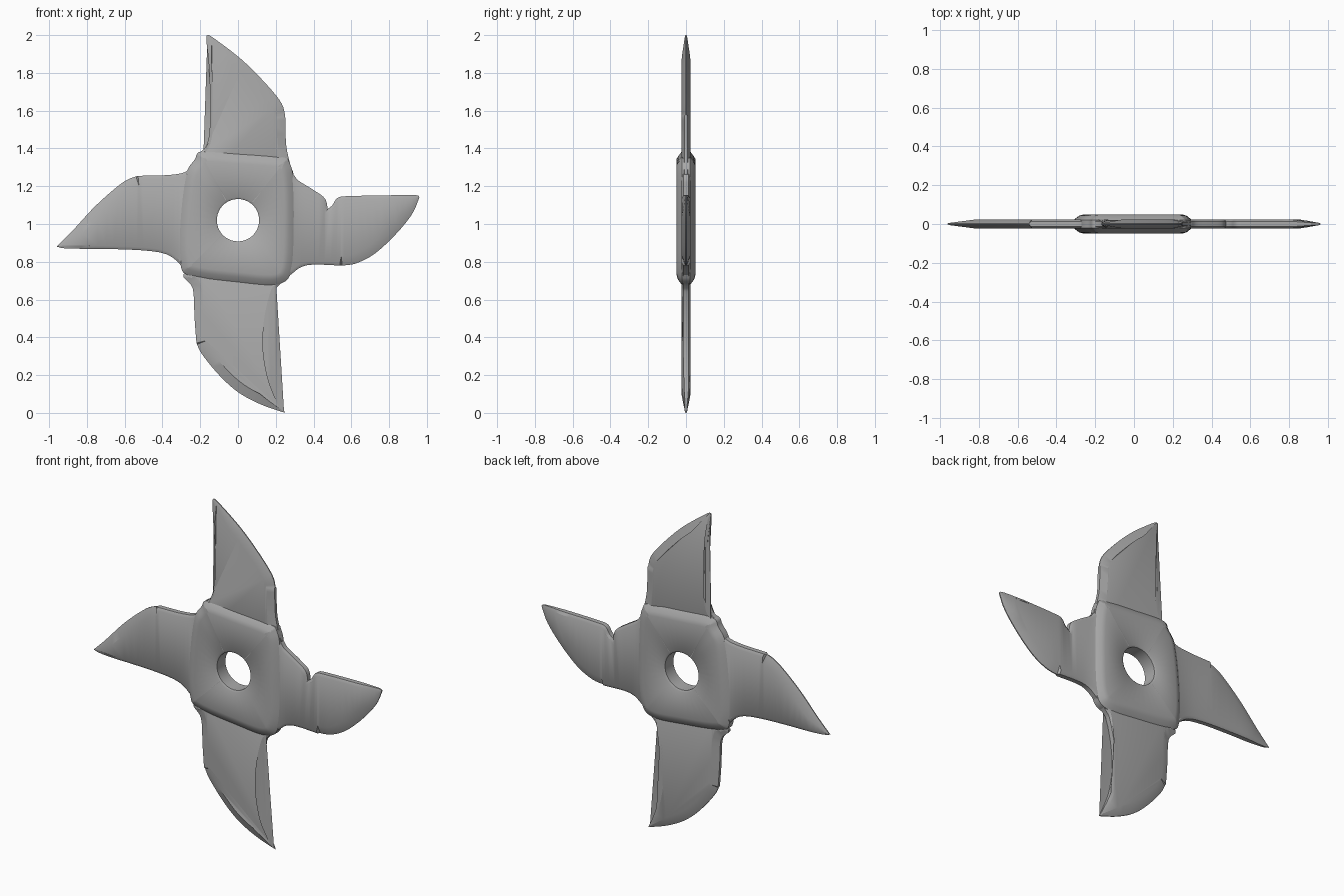
import bpy, bmesh, math
from mathutils import Vector

cube = bpy.data.objects.get("Cube")
if cube:
    bpy.data.objects.remove(cube, do_unlink=True)

steel = bpy.data.materials.new("grey steel")
steel.use_nodes = True
GREY = (0.4, 0.4, 0.4, 1)
steel.diffuse_color = GREY
steel.node_tree.nodes["Principled BSDF"].inputs["Base Color"].default_value = GREY


def spline(points, closed=False, steps=5):
    """Smooth curve through the points; an open one omits its last point."""
    p = [Vector(q) for q in points]
    n = len(p)
    out = []
    for i in range(n if closed else n - 1):
        def at(k):
            return p[k % n] if closed else p[max(0, min(n - 1, k))]
        a, b, c, d = at(i - 1), at(i), at(i + 1), at(i + 2)
        for s in range(steps):
            t = s / steps
            out.append(0.5 * (2 * b + (c - a) * t + (2 * a - 5 * b + 4 * c - d) * t ** 2
                              + (3 * b - a - 3 * c + d) * t ** 3))
    return out


def inset(loop, widths):
    """Move each point of a loop inward by its own width."""
    n = len(loop)
    area = sum(loop[i - 1].cross(loop[i]) for i in range(n))
    side = 1 if area > 0 else -1
    out = []
    for i, p in enumerate(loop):
        u = (p - loop[i - 1]).normalized()
        v = (loop[(i + 1) % n] - p).normalized()
        n1 = Vector((-u.y, u.x)) * side
        m = (n1 + Vector((-v.y, v.x)) * side).normalized()
        out.append(p + m * widths[i] * min(2, 1 / max(0.1, m.dot(n1))))
    return out


def skin(name, rings, cyclic):
    """Join rings of (point, depth) with quads; cap the ends unless cyclic."""
    bm = bmesh.new()
    vs = [[bm.verts.new((p.x, y, p.y)) for p, y in ring] for ring in rings]
    n = len(vs[0])
    for k in range(len(vs) if cyclic else len(vs) - 1):
        a, b = vs[k], vs[(k + 1) % len(vs)]
        for i in range(n):
            j = (i + 1) % n
            bm.faces.new((a[i], a[j], b[j], b[i]))
    if not cyclic:
        caps = [bm.faces.new(vs[0]), bm.faces.new(vs[-1])]
        bmesh.ops.triangulate(bm, faces=caps)
    bmesh.ops.recalc_face_normals(bm, faces=bm.faces)
    mesh = bpy.data.meshes.new(name)
    bm.to_mesh(mesh)
    bm.free()
    mesh.materials.append(steel)
    obj = bpy.data.objects.new(name, mesh)
    bpy.context.collection.objects.link(obj)
    bpy.ops.object.select_all(action="DESELECT")
    obj.select_set(True)
    bpy.context.view_layer.objects.active = obj
    bpy.ops.object.shade_smooth_by_angle(angle=math.radians(35))


THICK = 0.024
BLUNT, FACET, KEEN = (0.016, 0.014), (0.045, 0.009), (0.05, 0.003)  # bevel, rim depth


def blade(name, tip, chains):
    loop, widths, rims, depths = [], [], [], []
    for (bevel, rim), pts in chains:
        for p in spline(pts):
            d = (p - Vector(tip)).length
            loop.append(p)
            widths.append(min(bevel, 0.004 + 0.28 * d))
            depths.append(THICK * min(1, 0.2 + d * 5))
            rims.append(min(rim, depths[-1] * 0.6))
    loop.append(Vector(chains[-1][1][-1]))
    for values in (widths, rims, depths):
        values.append(values[-1])
    inner = inset(loop, widths)
    skin(name, [[(p, s * y) for p, y in zip(pts, ys)]
                for pts, ys, s in ((inner, depths, -1), (loop, rims, -1),
                                   (loop, rims, 1), (inner, depths, 1))], False)


# Blades: blunt spine, keen cutting edge, then the shoulder back to the hub
tip = (-0.16, 2)
blade("top_blade", tip, [
    (BLUNT, [(-0.2, 1.2), (-0.22, 1.35), (-0.17, 1.41), (-0.15, 1.5), (-0.148, 1.68),
             (-0.155, 1.85), (-0.168, 1.98), tip]),
    (KEEN, [tip, (-0.13, 1.985), (0.02, 1.87), (0.15, 1.74), (0.23, 1.64), (0.25, 1.57)]),
    (FACET, [(0.25, 1.57), (0.255, 1.42), (0.275, 1.32), (0.29, 1.25), (0.2, 1.2)])])

tip = (-0.96, 0.88)
blade("right_blade", tip, [
    (BLUNT, [(-0.2, 0.78), (-0.28, 0.74), (-0.31, 0.79), (-0.38, 0.84), (-0.5, 0.86),
             (-0.7, 0.868), (-0.9, 0.87), tip]),
    (KEEN, [tip, (-0.88, 0.96), (-0.75, 1.1), (-0.61, 1.22), (-0.53, 1.255)]),
    (BLUNT, [(-0.53, 1.255), (-0.36, 1.26), (-0.27, 1.28), (-0.22, 1.34), (-0.17, 1.25)])])

tip = (0.25, 0)
blade("bottom_blade", tip, [
    (BLUNT, [(0.2, 0.8), (0.28, 0.74), (0.21, 0.67), (0.185, 0.63), (0.155, 0.5),
             (0.145, 0.35), (0.17, 0.19), (0.22, 0.06), tip]),
    (KEEN, [tip, (0.12, 0.045), (0, 0.11), (-0.1, 0.2), (-0.19, 0.31), (-0.22, 0.37)]),
    (FACET, [(-0.22, 0.37), (-0.23, 0.5), (-0.24, 0.66), (-0.29, 0.73), (-0.2, 0.8)])])

# Chipped blade: a notch breaks its spine
tip = (0.96, 1.14)
notch = (0.475, 1.08)
blade("left_blade", tip, [
    (BLUNT, [(0.2, 1.25), (0.28, 1.27), (0.32, 1.23), (0.4, 1.18), (0.46, 1.135), notch]),
    (BLUNT, [notch, (0.5, 1.1), (0.53, 1.14), (0.6, 1.148), (0.8, 1.152), (0.94, 1.153), tip]),
    (KEEN, [tip, (0.92, 1.05), (0.83, 0.94), (0.72, 0.84), (0.62, 0.79), (0.54, 0.78)]),
    (BLUNT, [(0.54, 0.78), (0.4, 0.785), (0.33, 0.77), (0.25, 0.72), (0.2, 0.8)])])

# Hub: thick rounded square pierced by a round hole
rim = spline([(-0.19, 1.385), (0, 1.375), (0.23, 1.355), (0.275, 1.32), (0.295, 1.22),
              (0.3, 1), (0.285, 0.76), (0.21, 0.68), (0, 0.69), (-0.25, 0.725),
              (-0.305, 0.79), (-0.31, 1), (-0.28, 1.25), (-0.23, 1.34)], True)
slope = inset(rim, [0.03] * len(rim))
plateau = inset(rim, [0.055] * len(rim))
centre = Vector((0, 1.02))
hole = [centre + (p - centre).normalized() * 0.112 for p in rim]
lip = [centre + (p - centre).normalized() * 0.122 for p in rim]
layers = [(hole, 0.04), (lip, 0.047), (plateau, 0.05), (slope, 0.043), (rim, 0.02)]
rings = [[(p, -y) for p in pts] for pts, y in layers]
rings += [[(p, y) for p in pts] for pts, y in reversed(layers)]
skin("hub", rings, True)
